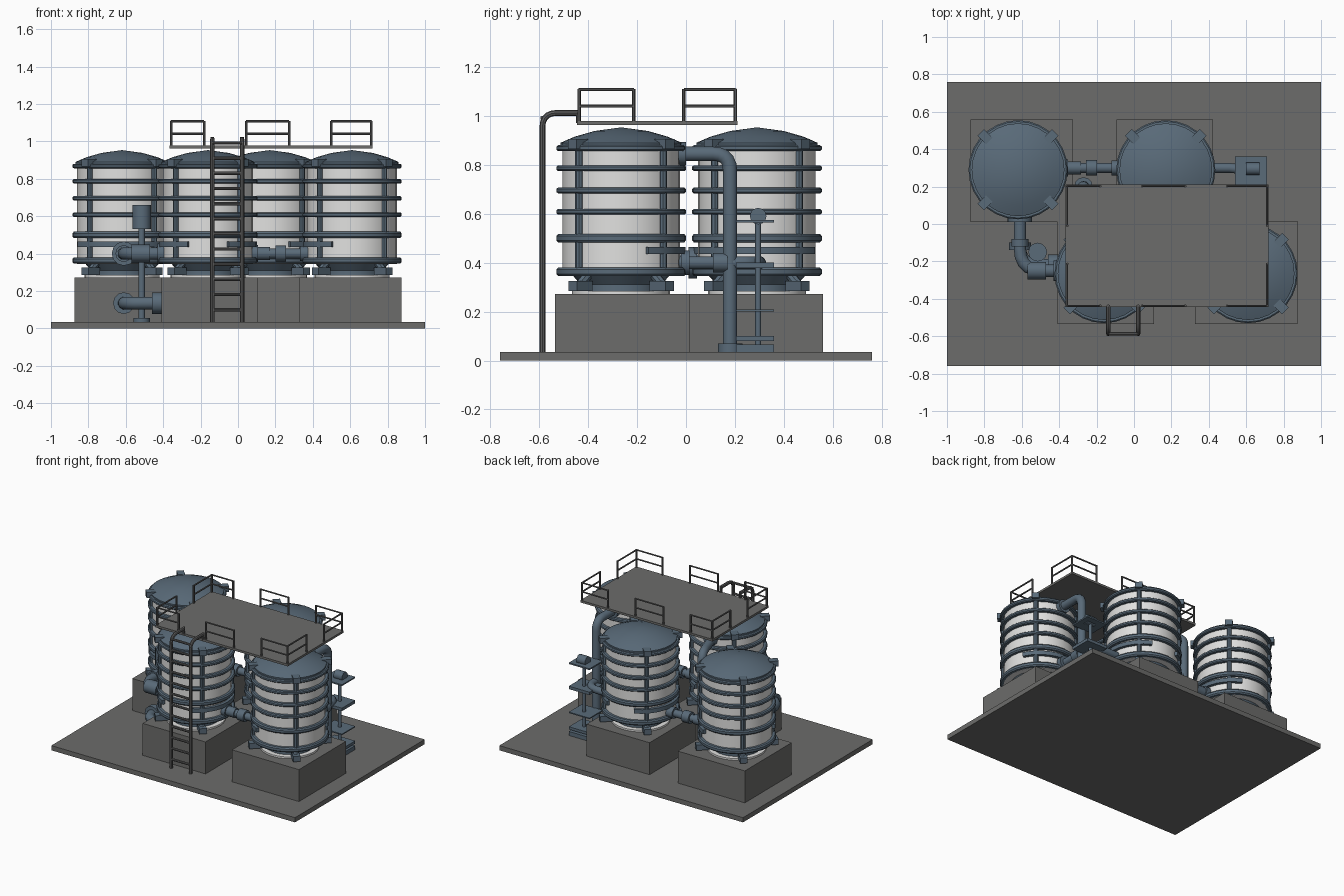
import bpy, bmesh, math
from mathutils import Vector, Matrix

if "Cube" in bpy.data.objects:
    bpy.data.objects.remove(bpy.data.objects["Cube"])


def material(name, rgb):
    m = bpy.data.materials.new(name)
    m.diffuse_color = (*rgb, 1)
    m.use_nodes = True
    m.node_tree.nodes["Principled BSDF"].inputs["Base Color"].default_value = m.diffuse_color
    return m


STEEL = material("blue grey steel", (0.10, 0.145, 0.19))
WHITE = material("white tank paint", (0.75, 0.75, 0.74))
CONCRETE = material("grey concrete", (0.15, 0.15, 0.145))
RAIL = material("dark grey rail", (0.11, 0.11, 0.11))


def finish(name, bm, mat, smooth=True):
    bmesh.ops.recalc_face_normals(bm, faces=bm.faces)
    me = bpy.data.meshes.new(name)
    bm.to_mesh(me)
    bm.free()
    me.materials.append(mat)
    ob = bpy.data.objects.new(name, me)
    bpy.context.collection.objects.link(ob)
    if smooth:
        bpy.ops.object.select_all(action='DESELECT')
        ob.select_set(True)
        bpy.context.view_layer.objects.active = ob
        bpy.ops.object.shade_smooth_by_angle(angle=math.radians(35))
    return ob


def box(name, lo, hi, mat, rot=0.0):
    c, s = (Vector(lo) + Vector(hi)) / 2, Vector(hi) - Vector(lo)
    bm = bmesh.new()
    bmesh.ops.create_cube(bm, size=1, matrix=Matrix.Translation(c)
                          @ Matrix.Rotation(rot, 4, 'Z') @ Matrix.Diagonal((*s, 1)))
    return finish(name, bm, mat, False)


def lathe(name, c, profile, mat, a0=0, a1=360, steps=28):
    """Spin a closed (r, z) profile round a vertical axis."""
    bm = bmesh.new()
    full = a1 - a0 >= 360
    n = steps if full else max(4, int(steps * (a1 - a0) / 360))
    rings = []
    for i in range(n if full else n + 1):
        a = math.radians(a0 + (a1 - a0) * i / n)
        rings.append([bm.verts.new((c[0] + r * math.cos(a), c[1] + r * math.sin(a), z))
                      for r, z in profile])
    k = len(profile)
    for i in range(n):
        p, q = rings[i], rings[(i + 1) % len(rings)]
        for j in range(k):
            bm.faces.new((p[j], p[(j + 1) % k], q[(j + 1) % k], q[j]))
    if not full:
        bm.faces.new(rings[0])
        bm.faces.new(rings[-1])
    bmesh.ops.remove_doubles(bm, verts=bm.verts, dist=1e-5)
    return finish(name, bm, mat)


def rod(name, a, b, r, mat, sides=12):
    a, b = Vector(a), Vector(b)
    d = b - a
    m = Matrix.Translation((a + b) / 2) @ d.to_track_quat('Z', 'Y').to_matrix().to_4x4()
    bm = bmesh.new()
    bmesh.ops.create_cone(bm, cap_ends=True, segments=sides, radius1=r, radius2=r,
                          depth=d.length, matrix=m)
    return finish(name, bm, mat)


def pipe(name, pts, r, mat, bend=0.07, sides=12):
    """Tube along a polyline with rounded corners."""
    pts = [Vector(p) for p in pts]
    path = [pts[0]]
    for p, q, s in zip(pts, pts[1:], pts[2:]):
        u, v = q + (p - q).normalized() * bend, q + (s - q).normalized() * bend
        for i in range(6):
            t = i / 5
            path.append(u * (1 - t) ** 2 + q * 2 * t * (1 - t) + v * t * t)
    path.append(pts[-1])
    bm = bmesh.new()
    rings, normal, last = [], None, None
    for i, p in enumerate(path):
        t = (path[min(i + 1, len(path) - 1)] - path[max(i - 1, 0)]).normalized()
        if normal is None:
            normal = t.orthogonal().normalized()
        else:
            normal = last.rotation_difference(t) @ normal
        last = t
        side = t.cross(normal)
        rings.append([bm.verts.new(p + r * (normal * math.cos(2 * math.pi * k / sides)
                      + side * math.sin(2 * math.pi * k / sides))) for k in range(sides)])
    for a, b in zip(rings, rings[1:]):
        for k in range(sides):
            bm.faces.new((a[k], a[(k + 1) % sides], b[(k + 1) % sides], b[k]))
    bm.faces.new(rings[0])
    bm.faces.new(rings[-1])
    return finish(name, bm, mat)


# ground slab
box("base_slab", (-1, -0.76, 0), (1, 0.76, 0.035), CONCRETE)

# four tanks: centre, plinth centre x, outlet angles
tanks = [((-0.62, 0.29), -0.60, (0, 270)), ((0.17, 0.29), 0.165, (180, 0)),
         ((-0.16, -0.265), -0.15, (180, 0)), ((0.61, -0.265), 0.60, (180, 90))]
for c, px, outlets in tanks:
    x, y = c
    py = math.copysign(0.285, y) if y > 0 else -0.26
    hx = 0.275 if abs(px) > 0.3 else 0.258
    box("plinth", (px - hx, py - 0.275, 0.03), (px + hx, py + 0.275, 0.272), CONCRETE)
    lathe("tank_foot_plate", c, [(0, 0.27), (0.2, 0.27), (0.2, 0.285), (0, 0.285)], WHITE)
    lathe("tank_skirt", c, [(0, 0.28), (0.165, 0.28), (0.165, 0.31), (0.2, 0.35), (0, 0.35)], STEEL)
    lathe("tank_body", c, [(0, 0.345), (0.24, 0.345), (0.24, 0.88), (0, 0.88)], WHITE)
    lathe("tank_dome", c, [(0, 0.865), (0.248, 0.865), (0.248, 0.89), (0.19, 0.915),
                           (0.11, 0.938), (0, 0.953)], STEEL)
    for z in (0.363, 0.50, 0.608, 0.695, 0.786, 0.868):
        h = 0.017 if z in (0.363, 0.50) else 0.012
        lathe("tank_hoop", c, [(0.235, z - h), (0.258, z - h), (0.265, z - h / 2),
                               (0.265, z + h / 2), (0.258, z + h), (0.235, z + h)], STEEL)
    for a in outlets:
        lathe("outlet_hoop", c, [(0.235, 0.435), (0.262, 0.435), (0.262, 0.465), (0.235, 0.465)],
              STEEL, a - 65, a + 65)
    for k in range(4):
        a = math.radians(45 + 90 * k)
        ux, uy = math.cos(a), math.sin(a)
        rod("tank_post", (x + 0.243 * ux, y + 0.243 * uy, 0.35),
            (x + 0.243 * ux, y + 0.243 * uy, 0.87), 0.016, STEEL, 8)
        for nm, r, z0, z1, l in (("dome_clip", 0.25, 0.865, 0.905, 0.032),
                                 ("tank_foot", 0.235, 0.285, 0.325, 0.045)):
            cx, cy = x + r * ux, y + r * uy
            box(nm, (cx - l, cy - 0.025, z0), (cx + l, cy + 0.025, z1), STEEL, a)
        rod("foot_strut", (x + 0.18 * ux, y + 0.18 * uy, 0.36),
            (x + 0.25 * ux, y + 0.25 * uy, 0.30), 0.02, STEEL, 8)

# straight links between neighbouring tanks
for x0, x1, y in ((-0.39, -0.07, 0.30), (0.07, 0.38, -0.265)):
    L = x1 - x0
    rod("link_pipe", (x0, y, 0.40), (x1, y, 0.40), 0.027, STEEL)
    for f0, f1, r in ((0.0, 0.12, 0.045), (0.12, 0.33, 0.035), (0.42, 0.60, 0.042), (0.84, 1.0, 0.04)):
        rod("link_flange", (x0 + L * f0, y, 0.40), (x0 + L * f1, y, 0.40), r, STEEL)

# elbow from rear left tank to front left tank, with lower pipe and valve
pipe("left_elbow", [(-0.61, 0.06, 0.40), (-0.61, -0.25, 0.40), (-0.38, -0.25, 0.40)], 0.034, STEEL, 0.12)
rod("left_flange", (-0.61, 0.045, 0.40), (-0.61, 0.01, 0.40), 0.065, STEEL)
rod("left_flange", (-0.61, -0.08, 0.40), (-0.61, -0.12, 0.40), 0.045, STEEL)
rod("left_coupling", (-0.57, -0.25, 0.40), (-0.47, -0.25, 0.40), 0.048, STEEL)
rod("left_flange", (-0.43, -0.25, 0.40), (-0.39, -0.25, 0.40), 0.055, STEEL)
pipe("left_low_pipe", [(-0.61, 0.03, 0.135), (-0.61, -0.22, 0.135), (-0.42, -0.22, 0.135)], 0.034, STEEL, 0.10)
rod("left_low_flange", (-0.61, -0.10, 0.135), (-0.61, -0.14, 0.135), 0.058, STEEL)
rod("left_low_flange", (-0.46, -0.22, 0.135), (-0.41, -0.22, 0.135), 0.058, STEEL)
rod("left_valve_stem", (-0.515, -0.15, 0.035), (-0.515, -0.15, 0.55), 0.018, STEEL)
rod("left_valve_foot", (-0.515, -0.15, 0.035), (-0.515, -0.15, 0.055), 0.045, STEEL)
rod("left_valve_head", (-0.515, -0.15, 0.53), (-0.515, -0.15, 0.66), 0.05, STEEL)

# elbow from front right tank to rear right tank, with valve stand
pipe("right_elbow", [(0.61, -0.04, 0.40), (0.61, 0.30, 0.40), (0.40, 0.30, 0.40)], 0.027, STEEL, 0.10)
rod("right_flange", (0.61, -0.02, 0.40), (0.61, 0.015, 0.40), 0.05, STEEL)
rod("right_coupling", (0.61, 0.11, 0.40), (0.61, 0.17, 0.40), 0.04, STEEL)
rod("right_valve_stem", (0.63, 0.295, 0.035), (0.63, 0.295, 0.60), 0.012, STEEL)
rod("right_valve_head", (0.60, 0.295, 0.59), (0.67, 0.295, 0.59), 0.034, STEEL)
for z, h in ((0.57, 0.01), (0.39, 0.022), (0.205, 0.008), (0.05, 0.03), (0.09, 0.02)):
    box("valve_shelf", (0.54, 0.205, z - h / 2), (0.71, 0.36, z + h / 2), STEEL)

# tall overflow pipes behind the front tanks
for x0, x1, y1 in ((0.61, 0.61, 0.18), (-0.19, -0.27, 0.20)):
    pipe("overflow_pipe", [(x0, -0.05, 0.845), (x1, y1, 0.845), (x1, y1, 0.035)], 0.03, STEEL)
    rod("overflow_flange", (x0, -0.03, 0.845), (x0, 0.0, 0.845), 0.048, STEEL)
    rod("overflow_foot", (x1, y1, 0.035), (x1, y1, 0.07), 0.05, STEEL)

# walkway platform
X0, X1, Y0, Y1 = -0.365, 0.72, -0.445, 0.21
box("platform", (X0, Y0, 0.962), (X1, Y1, 0.978), CONCRETE)


def railing(a, b, stops, filled):
    a, b = Vector(a), Vector(b)
    pts = [a.lerp(b, t) for t in stops]
    for p in pts:
        rod("rail_post", p, p + Vector((0, 0, 0.135)), 0.007, RAIL, 6)
    for i, (p, q) in enumerate(zip(pts, pts[1:])):
        if i in filled:
            for z in (0.065, 0.132):
                rod("rail_bar", p + Vector((0, 0, z)), q + Vector((0, 0, z)), 0.006, RAIL, 6)


bays = (0, 0.165, 0.375, 0.59, 0.80, 1)
z = 0.975
for y in (Y0 + 0.008, Y1 - 0.008):
    railing((X0 + 0.008, y, z), (X1 - 0.008, y, z), bays, (0, 2, 4))
for x in (X0 + 0.008, X1 - 0.008):
    railing((x, Y0 + 0.008, z), (x, Y1 - 0.008, z), (0, 0.35, 0.67, 1), (0, 2))

# access ladder
for x in (-0.137, 0.022):
    pipe("ladder_rail", [(x, -0.587, 0.035), (x, -0.587, 1.012), (x, -0.44, 1.012)], 0.012, RAIL, 0.06, 8)
    rod("ladder_hook", (x, -0.44, 1.022), (x, -0.44, 0.97), 0.01, RAIL, 8)
for i in range(12):
    h = 0.10 + 0.081 * i
    rod("ladder_rung", (-0.137, -0.587, h), (0.022, -0.587, h), 0.009, RAIL, 8)
